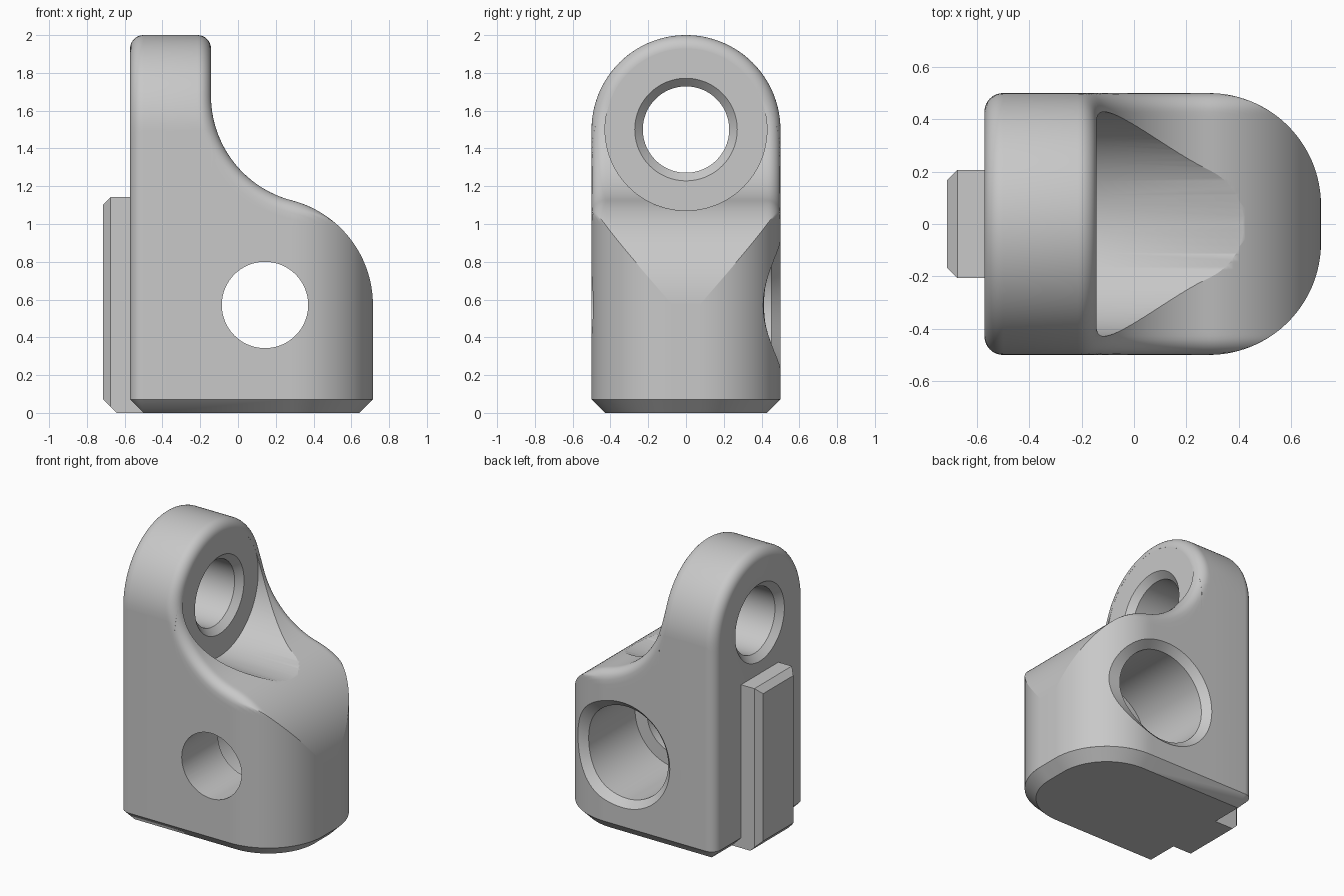
import bpy, bmesh
from math import sin, cos, pi, hypot, sqrt, acos, asin

cube = bpy.data.objects.get("Cube")
if cube:
    bpy.data.objects.remove(cube, do_unlink=True)

U = 1 / 7                       # design unit
FIL, R, PLAN_R = U / 2, 4 * U, 3 * U
BACK, WALL, NOSE = -4 * U, -U, 5 * U
HALF = 0.5
HOLE = 1.6 * U
CX, CZ = U, 4 * U               # centre of the convex shoulder and cross hole
BX = 3 * U                      # centre of the concave sweep
BZ = CZ + sqrt(4 * R * R - (BX - CX) ** 2)
MID = (CX + BX) / 2

grey = bpy.data.materials.new("light grey")
grey.use_nodes = True
grey.diffuse_color = (0.58, 0.58, 0.58, 1)
grey.node_tree.nodes["Principled BSDF"].inputs["Base Color"].default_value = (0.58, 0.58, 0.58, 1)


def make(name, rings, cap_start=True, cap_end=True):
    """Skin a list of closed rings into an object."""
    bm = bmesh.new()
    loops = [[bm.verts.new(p) for p in ring] for ring in rings]
    n = len(loops[0])
    for a, b in zip(loops, loops[1:]):
        for i in range(n):
            j = (i + 1) % n
            bm.faces.new((a[i], a[j], b[j], b[i]))
    if cap_start:
        bm.faces.new(loops[0][::-1])
    if cap_end:
        bm.faces.new(loops[-1])
    bmesh.ops.remove_doubles(bm, verts=bm.verts, dist=1e-5)
    bmesh.ops.recalc_face_normals(bm, faces=bm.faces)
    mesh = bpy.data.meshes.new(name)
    bm.to_mesh(mesh)
    bm.free()
    mesh.materials.append(grey)
    ob = bpy.data.objects.new(name, mesh)
    bpy.context.collection.objects.link(ob)
    return ob


def activate(ob):
    bpy.ops.object.select_all(action='DESELECT')
    ob.select_set(True)
    bpy.context.view_layer.objects.active = ob


def cut(ob, cutter):
    activate(ob)
    mod = ob.modifiers.new("cut", 'BOOLEAN')
    mod.operation, mod.solver, mod.object = 'DIFFERENCE', 'EXACT', cutter
    bpy.ops.object.modifier_apply(modifier=mod.name)
    bpy.data.objects.remove(cutter, do_unlink=True)


# Body shape rules: side arch, swept profile and rounded nose
def arch(y, z):
    return hypot(y, z - 1.5) - HALF if z > 1.5 else abs(y) - HALF


def profile(x, z):
    if z > BZ:
        d = x - WALL
    elif (x - CX) * (BZ - CZ) > (z - CZ) * (BX - CX):
        d = hypot(x - CX, z - CZ) - R if z > CZ else x - NOSE
    else:
        d = R - hypot(x - BX, z - BZ)
    return max(d, BACK - x)


def nose(x, y):
    dx, dy = x - 2 * U, abs(y) - FIL
    return hypot(dx, dy) - PLAN_R if dx > 0 and dy > 0 else x - NOSE


def inside(x, y, z):
    a, b = arch(y, z), profile(x, z)
    u, v = a + FIL, b + FIL
    d = hypot(u, v) - FIL if u > 0 and v > 0 else max(a, b)
    return max(d, nose(x, y)) <= 0


def half_width(x):
    dx = x - 2 * U
    return HALF if dx <= 0 else FIL + sqrt(max(0, PLAN_R ** 2 - dx * dx))


def top(x):
    if x < MID:
        return BZ - sqrt(R * R - (x - BX) ** 2)
    return CZ + sqrt(max(0, R * R - (x - CX) ** 2))


def section(x):
    """Cross-section at x, found along rays from the middle of its base."""
    n1, n2, w = 18, 26, half_width(x)
    lug = x < WALL
    zs = 1.5 if lug else top(x)
    rise = HALF if lug else 0
    targets = [(w, FIL + (zs - FIL) * sin(pi / 2 * i / n1)) for i in range(n1)]
    targets += [(w * cos(pi / 2 * i / n2), zs + rise * sin(pi / 2 * i / n2)) for i in range(n2 + 1)]
    half = []
    for ty, tz in targets:
        lo, hi = 0.0, 1.3
        for _ in range(26):
            m = (lo + hi) / 2
            if inside(x, ty * m, FIL + (tz - FIL) * m):
                lo = m
            else:
                hi = m
        half.append((x, ty * lo, FIL + (tz - FIL) * lo))
    return half + [(x, -y, z) for x, y, z in half[-2::-1]]


EPS = 2e-5
xs = [BACK + EPS + FIL * (1 - cos(pi / 2 * i / 8)) for i in range(9)]
xs += [WALL - EPS - FIL * (1 - sin(pi / 2 * i / 8)) for i in range(9)]
t_end, t_start = acos((BX - MID) / R), asin((MID - CX) / R)
xs += [BX - R * cos(0.03 + (t_end - 0.03) * i / 30) for i in range(31)]
xs += [CX + R * sin(t_start + (pi / 2 - t_start) * i / 30) - EPS for i in range(1, 31)]
body = make("bracket_body", [section(x) for x in xs])


# Lug eye with chamfers, opening into a round spot face
def turned_x(name, steps, n=96):
    return make(name, [[(a, r * cos(2 * pi * i / n), 1.5 + r * sin(2 * pi * i / n))
                        for i in range(n)] for a, r in steps])


CH = 0.3 * U
face = WALL - 0.0006
cut(body, turned_x("eye_cutter", [
    (BACK - CH, HOLE + 2 * CH), (BACK + CH, HOLE), (face - CH, HOLE),
    (face, HOLE + CH), (face, PLAN_R), (0.8, PLAN_R)]))


# Cross hole: narrow at the front, wide bore with a rim chamfer at the back
def surface_y(x):
    return half_width(min(x, NOSE))


def bore_ring(kind, n=96):
    ring = []
    for i in range(n):
        c, s = cos(2 * pi * i / n), sin(2 * pi * i / n)
        inner_r = 2.25 * U
        outer_r = inner_r + 0.046 + 0.04 * max(0, c) ** 2
        inner_y = surface_y(CX + inner_r * c) - 0.048
        outer_y = surface_y(CX + outer_r * c)
        k = 0 if kind == "inner" else 1.5
        r = inner_r + k * (outer_r - inner_r)
        y = 0.8 if kind == "end" else inner_y + k * (outer_y - inner_y)
        if kind in ("front", "step"):
            r, y = HOLE, -0.7 if kind == "front" else -0.1
        elif kind == "floor":
            r, y = inner_r, -0.1
        ring.append((CX + r * c, y, CZ + r * s))
    return ring


cut(body, make("bore_cutter", [bore_ring(k) for k in
                               ("front", "step", "floor", "inner", "outer", "end")]))


# Chamfered foot under the body
def outline(inset, z, n=24):
    pts = []
    corners = [(2 * U, FIL, PLAN_R), (-3.5 * U, PLAN_R, FIL),
               (-3.5 * U, -PLAN_R, FIL), (2 * U, -FIL, PLAN_R)]
    for k, (x, y, r) in enumerate(corners):
        for i in range(n + 1):
            a = pi / 2 * (k + i / n)
            pts.append((x + (r - inset) * cos(a), y + (r - inset) * sin(a), z))
    return pts


foot = make("chamfered_foot", [outline(FIL, 0), outline(0, FIL)], cap_end=False)


# Locating rail on the flat side
def rail_ring(x, inset):
    w, h = 0.207 - inset, 8 * U - inset
    return [(x, -w, 0), (x, w, 0), (x, w, h), (x, -w, h)]


rail = make("locating_rail", [rail_ring(-0.45, 0), rail_ring(-NOSE + 0.04, 0), rail_ring(-NOSE, 0.04)])
bm = bmesh.new()
bm.from_mesh(rail.data)
cutres = bmesh.ops.bisect_plane(bm, geom=bm.verts[:] + bm.edges[:] + bm.faces[:],
                                plane_co=(-NOSE, 0, FIL), plane_no=(-1, 0, -1), clear_outer=True)
bmesh.ops.holes_fill(bm, edges=[e for e in bm.edges if e.is_boundary])
bmesh.ops.recalc_face_normals(bm, faces=bm.faces)
bm.to_mesh(rail.data)
bm.free()

for ob in (body, foot):
    activate(ob)
    bpy.ops.object.shade_smooth_by_angle(angle=pi / 6)
